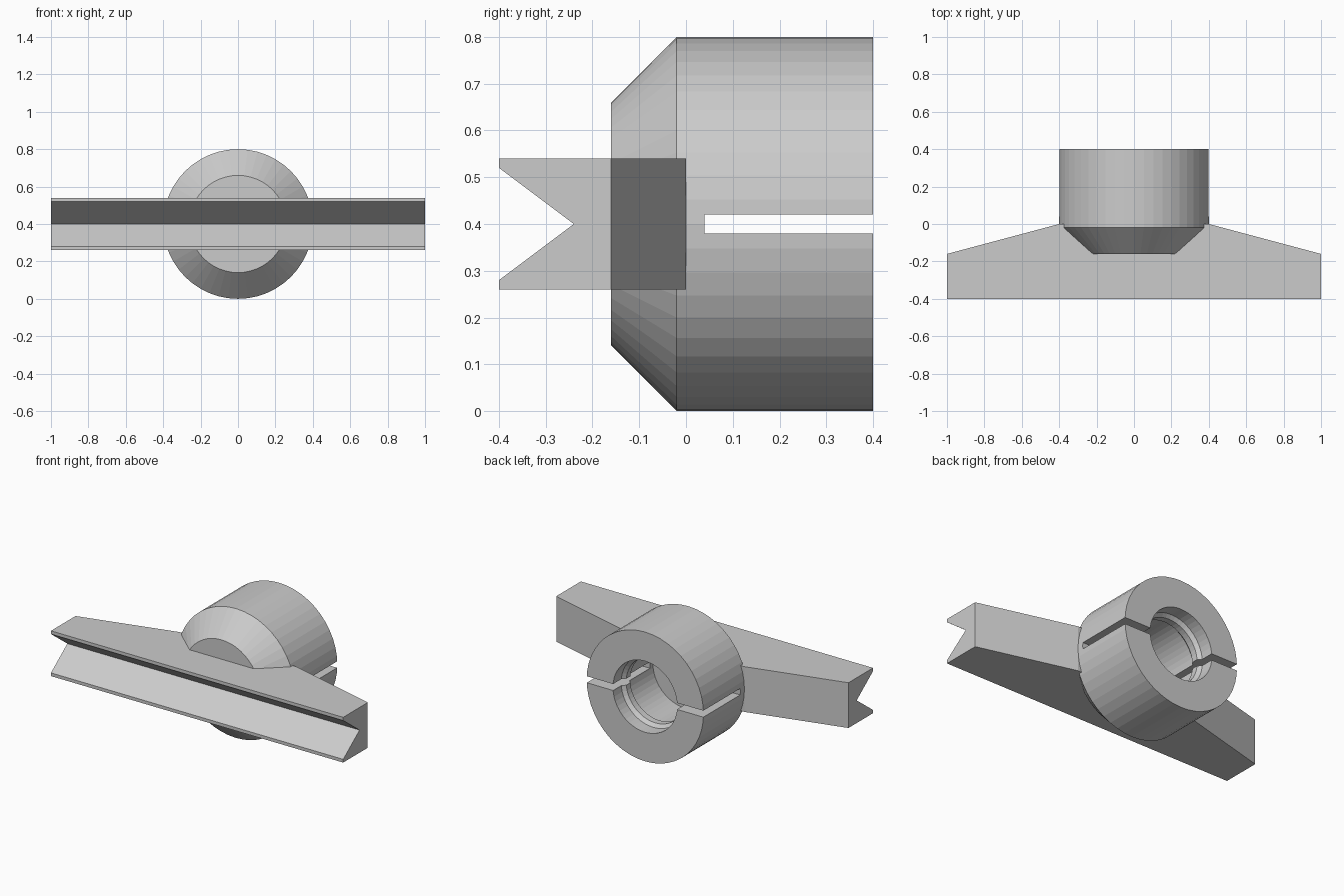
import bpy, bmesh, math

if "Cube" in bpy.data.objects:
    bpy.data.objects.remove(bpy.data.objects["Cube"])

CZ = 0.4      # height of the hub axis
SIDES = 48


def finish(name, bm):
    bmesh.ops.recalc_face_normals(bm, faces=bm.faces)
    me = bpy.data.meshes.new(name)
    bm.to_mesh(me)
    bm.free()
    ob = bpy.data.objects.new(name, me)
    bpy.context.collection.objects.link(ob)
    return ob


def prism(name, pts, vec):
    bm = bmesh.new()
    face = bm.faces.new([bm.verts.new(p) for p in pts])
    ext = bmesh.ops.extrude_face_region(bm, geom=[face])
    bmesh.ops.translate(bm, vec=vec, verts=[v for v in ext['geom'] if isinstance(v, bmesh.types.BMVert)])
    return finish(name, bm)


def lathe(name, profile):
    # closed solid turned about the y axis, profile given as (radius, y)
    bm = bmesh.new()
    rings = [[bm.verts.new((r * math.cos(a), y, CZ + r * math.sin(a)))
              for a in (2 * math.pi * i / SIDES for i in range(SIDES))] for r, y in profile]
    for a, b in zip(rings, rings[1:]):
        for i in range(SIDES):
            j = (i + 1) % SIDES
            bm.faces.new((a[i], a[j], b[j], b[i]))
    bm.faces.new(rings[0])
    bm.faces.new(rings[-1])
    return finish(name, bm)


def boolean(target, cutter):
    mod = target.modifiers.new("cut", 'BOOLEAN')
    mod.operation = 'DIFFERENCE'
    mod.solver = 'EXACT'
    mod.object = cutter
    bpy.context.view_layer.objects.active = target
    bpy.ops.object.modifier_apply(modifier=mod.name)
    bpy.data.objects.remove(cutter)


# tapered cross bar with a V groove along its front
bar = prism("cross_bar", [(-1, -0.4, 0.26), (1, -0.4, 0.26), (1, -0.16, 0.26),
                          (0.4, 0, 0.26), (-0.4, 0, 0.26), (-1, -0.16, 0.26)], (0, 0, 0.28))
groove = prism("groove_cutter", [(-1.1, -0.48, 0.22), (-1.1, -0.24, 0.4), (-1.1, -0.48, 0.58)], (2.2, 0, 0))
boolean(bar, groove)

# socket hub: chamfered front, stepped bore with a retaining ridge
hub = lathe("socket_hub", [
    (0.26, -0.16), (0.4, -0.02), (0.4, 0.4), (0.22, 0.4), (0.22, 0.32), (0.20, 0.30),
    (0.20, 0.26), (0.22, 0.24), (0.22, 0.01)])

# slot splitting the socket on both sides
slot = prism("slot_cutter", [(-0.5, 0.04, 0.38), (0.5, 0.04, 0.38), (0.5, 0.5, 0.38), (-0.5, 0.5, 0.38)],
             (0, 0, 0.04))
boolean(hub, slot)
